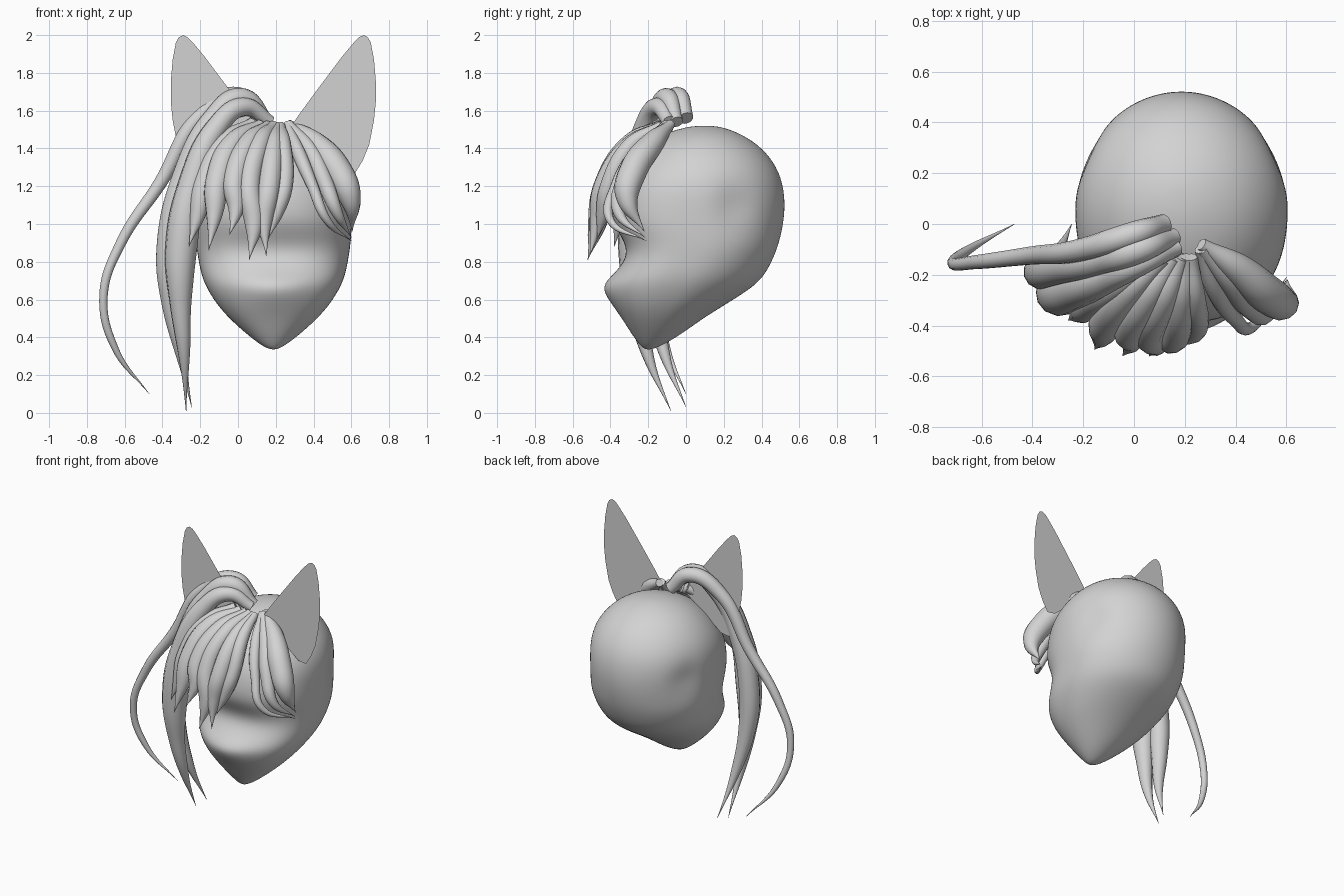
import bpy, bmesh, math

CX = 0.187  # mirror plane of head and ears

grey = bpy.data.materials.new("plain_grey")
grey.diffuse_color = (0.65, 0.65, 0.65, 1)


def mesh_object(name, bm):
    me = bpy.data.meshes.new(name)
    bm.to_mesh(me)
    bm.free()
    me.materials.append(grey)
    ob = bpy.data.objects.new(name, me)
    bpy.context.collection.objects.link(ob)
    return ob


# Head: lofted rings (z, half width, front y, back y, muzzle bump, front squareness)
rings = [
    (0.335, .02, -.22, -.18, 0, 2), (0.365, .075, -.25, -.11, 0, 2),
    (0.42, .145, -.29, -.02, 0, 2.1), (0.50, .235, -.335, .09, .005, 2.3),
    (0.58, .305, -.37, .22, .03, 2.5), (0.67, .36, -.395, .365, .07, 2.6),
    (0.74, .385, -.36, .425, .02, 2.7), (0.82, .40, -.315, .465, 0, 2.7),
    (0.90, .412, -.32, .495, 0, 2.6), (1.0, .418, -.39, .518, 0, 2.4),
    (1.1, .422, -.395, .527, 0, 2.3), (1.2, .42, -.38, .518, 0, 2.2),
    (1.3, .39, -.34, .485, 0, 2), (1.4, .315, -.25, .41, 0, 2),
    (1.475, .215, -.13, .30, 0, 2), (1.515, .09, .0, .19, 0, 2),
    (1.52, .02, .08, .12, 0, 2)]
N = 32
bm = bmesh.new()
loops = []
for z, w, yf, yb, nose, sq in rings:
    loop = []
    for i in range(N):
        a = 2 * math.pi * i / N
        c, s = math.cos(a), math.sin(a)
        e = 2 / sq if s < 0 else 1
        x = w * math.copysign(abs(c) ** e, c)
        y = (yf + yb) / 2 + (yb - yf) / 2 * math.copysign(abs(s) ** e, s)
        if s < 0:
            y -= nose * math.exp(-(x / .16) ** 2)
        # shallow dent behind each temple
        x *= 1 - .09 * math.exp(-((y - .27) / .08) ** 2 - ((z - 1.1) / .09) ** 2)
        loop.append(bm.verts.new((CX + x, y, z)))
    loops.append(loop)
for lo, hi in zip(loops, loops[1:]):
    for i in range(N):
        j = (i + 1) % N
        bm.faces.new((lo[i], lo[j], hi[j], hi[i]))
bm.faces.new(loops[0][::-1])
bm.faces.new(loops[-1])
for f in bm.faces:
    f.smooth = True
head = mesh_object("head", bm)
sub = head.modifiers.new("smooth", 'SUBSURF')
sub.levels = sub.render_levels = 2

# Ears: flat upright sheets, mirrored
ear = [(.27, 1.50), (.32, 1.575), (.415, 1.705), (.55, 1.885), (.61, 1.957), (.64, 1.988),
       (.665, 2.0), (.688, 1.988), (.703, 1.96), (.72, 1.87), (.73, 1.75), (.73, 1.65),
       (.72, 1.55), (.695, 1.42), (.66, 1.335), (.62, 1.27), (.56, 1.28), (.45, 1.37)]
for side, name in ((1, "ear_right"), (-1, "ear_left")):
    bm = bmesh.new()
    vs = [bm.verts.new((CX + side * (x - CX), -.125, z)) for x, z in ear]
    bm.faces.new(vs if side > 0 else vs[::-1])
    mesh_object(name, bm)


def strand(name, pts):
    """Tapered round lock of hair through points (x, y, z, radius)."""
    cu = bpy.data.curves.new(name, 'CURVE')
    cu.dimensions = '3D'
    cu.bevel_depth = 1
    cu.bevel_resolution = 4
    cu.resolution_u = 10
    cu.use_fill_caps = True
    sp = cu.splines.new('BEZIER')
    sp.radius_interpolation = 'CARDINAL'
    sp.bezier_points.add(len(pts) - 1)
    for bp, (x, y, z, r) in zip(sp.bezier_points, pts):
        bp.co = (x, y, z)
        bp.radius = max(r, .001)
        bp.handle_left_type = bp.handle_right_type = 'AUTO'
    cu.materials.append(grey)
    ob = bpy.data.objects.new(name, cu)
    bpy.context.collection.objects.link(ob)
    bpy.ops.object.select_all(action='DESELECT')
    ob.select_set(True)
    bpy.context.view_layer.objects.active = ob
    bpy.ops.object.convert(target='MESH')
    bpy.ops.object.shade_smooth_by_angle(angle=math.radians(50))


# Long locks sweeping up and over the side
strand("long_lock_outer", [
    (.12, .0, 1.56, .04), (.0, -.04, 1.675, .05), (-.2, -.10, 1.57, .045),
    (-.41, -.125, 1.22, .036), (-.62, -.15, .90, .028), (-.712, -.155, .62, .023),
    (-.65, -.10, .34, .018), (-.47, .0, .10, 0)])
strand("long_lock_middle", [
    (.16, -.05, 1.54, .035), (.02, -.10, 1.665, .055), (-.14, -.15, 1.55, .055),
    (-.29, -.18, 1.25, .06), (-.365, -.19, .88, .068), (-.355, -.17, .6, .055),
    (-.30, -.11, .3, .028), (-.245, .0, .03, 0)])
strand("long_lock_inner", [
    (.17, -.09, 1.54, .035), (.03, -.15, 1.62, .05), (-.12, -.22, 1.50, .06),
    (-.245, -.27, 1.2, .075), (-.30, -.275, .88, .085), (-.305, -.26, .6, .06),
    (-.285, -.20, .3, .03), (-.275, -.08, .01, 0)])

# Fringe locks over the forehead
strand("fringe_1", [(.08, -.13, 1.53, .035), (-.07, -.24, 1.43, .055),
                    (-.18, -.32, 1.2, .06), (-.215, -.35, 1.04, .04), (-.26, -.38, .88, 0)])
strand("fringe_2", [(.12, -.13, 1.52, .035), (-.02, -.26, 1.43, .06),
                    (-.11, -.385, 1.22, .065), (-.125, -.44, 1.05, .044), (-.155, -.495, .86, 0)])
strand("fringe_3", [(.16, -.13, 1.52, .03), (.06, -.28, 1.43, .055),
                    (-.02, -.42, 1.22, .06), (-.01, -.465, 1.08, .042), (-.045, -.52, .94, 0)])
strand("fringe_4", [(.19, -.13, 1.52, .03), (.12, -.29, 1.43, .053),
                    (.06, -.43, 1.2, .06), (.085, -.47, 1.0, .05), (.06, -.52, .81, 0)])
strand("fringe_5", [(.21, -.13, 1.52, .025), (.19, -.29, 1.42, .05),
                    (.165, -.43, 1.2, .06), (.14, -.465, 1.03, .046), (.15, -.51, .83, 0)])
strand("fringe_6", [(.225, -.13, 1.52, .025), (.24, -.29, 1.42, .042),
                    (.245, -.41, 1.2, .045), (.20, -.44, 1.05, .036), (.16, -.47, .92, 0)])

# Locks swept to the other side
strand("side_lock_thick", [(.265, -.08, 1.53, .025), (.40, -.17, 1.435, .06),
                           (.53, -.28, 1.28, .075), (.595, -.31, 1.13, .056),
                           (.605, -.22, .96, 0)])
strand("side_lock_middle", [(.265, -.10, 1.53, .025), (.38, -.23, 1.39, .045),
                            (.46, -.33, 1.22, .045), (.525, -.355, 1.06, .03),
                            (.60, -.22, .93, 0)])
strand("side_lock_thin", [(.26, -.10, 1.53, .022), (.32, -.26, 1.38, .036),
                          (.395, -.37, 1.2, .03), (.465, -.405, 1.03, .022),
                          (.60, -.21, .91, 0)])
